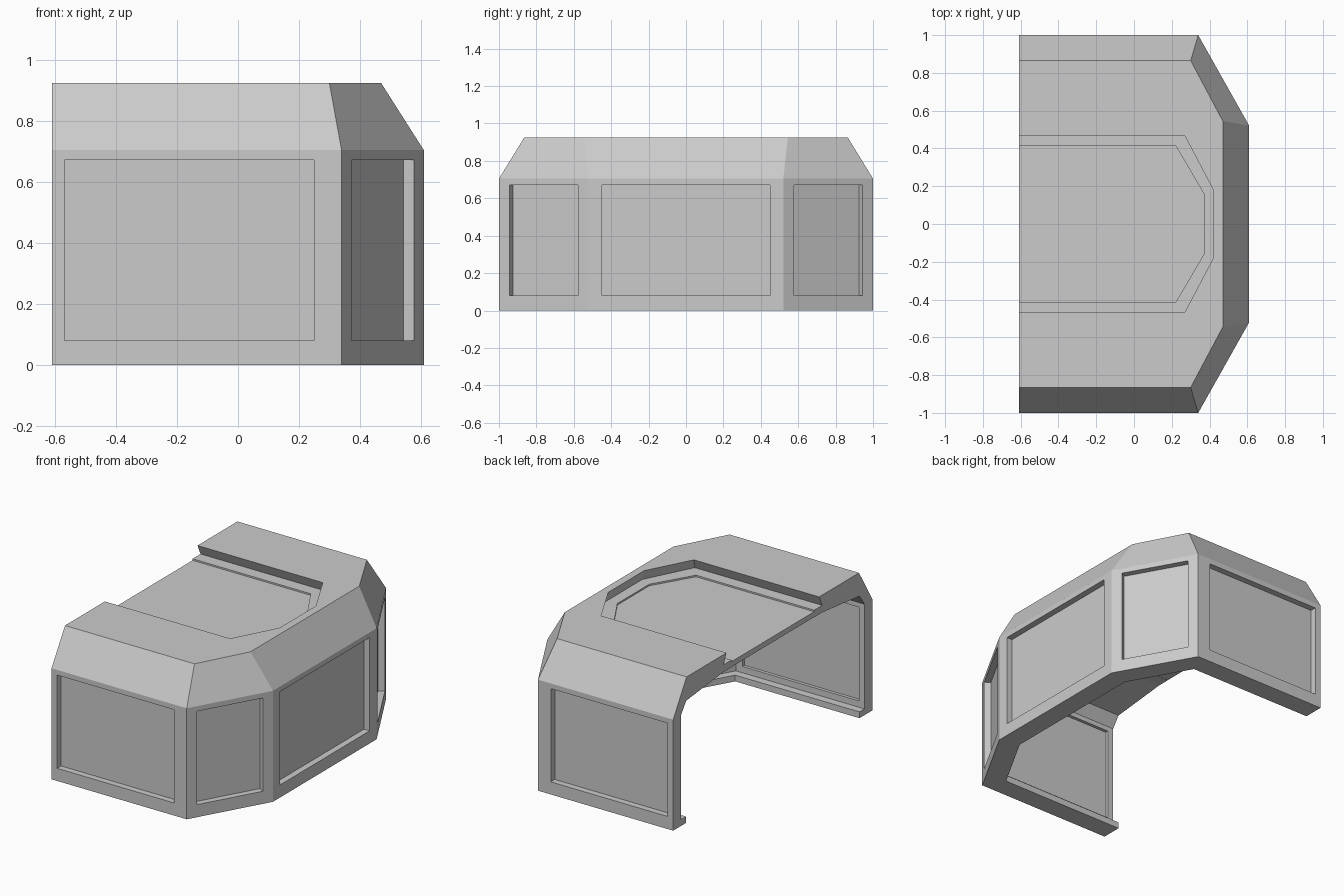
import bpy
import bmesh
from mathutils import Vector

cube = bpy.data.objects.get("Cube")
if cube:
    bpy.data.objects.remove(cube)

END_X = -0.61

grey = bpy.data.materials.new("plain grey")
grey.use_nodes = True
colour = (0.6, 0.6, 0.6, 1)
grey.diffuse_color = colour
grey.node_tree.nodes["Principled BSDF"].inputs["Base Color"].default_value = colour


def ring(xa, ya, xb, yb, z):
    """Half-octagon path, mirrored front to back."""
    half = [(END_X, ya), (xa, ya), (xb, yb)]
    return [Vector((x, -y, z)) for x, y in half] + [Vector((x, y, z)) for x, y in reversed(half)]


def add_face(bm, points):
    bm.faces.new([bm.verts.new(p) for p in points])


def add_window(bm, corners, sides, base, top, depth, outward):
    """Wall quad with a sunken rectangular panel."""
    a, b, c, d = corners
    along, up = (b - a).normalized(), (d - a).normalized()
    width, height = (b - a).length, (d - a).length
    left, right = sides
    inner = [a + along * u + up * v for u, v in
             [(left, base), (width - right, base),
              (width - right, height - top), (left, height - top)]]
    push = along.cross(up) * (-depth * outward)
    sunk = [p + push for p in inner]
    for outer, edge in ((corners, inner), (inner, sunk)):
        for i in range(4):
            j = (i + 1) % 4
            add_face(bm, (outer[i], outer[j], edge[j], edge[i]))
    add_face(bm, sunk)


def finish(bm, name):
    bmesh.ops.remove_doubles(bm, verts=bm.verts, dist=0.0001)
    bmesh.ops.recalc_face_normals(bm, faces=bm.faces)
    mesh = bpy.data.meshes.new(name)
    bm.to_mesh(mesh)
    bm.free()
    mesh.materials.append(grey)
    obj = bpy.data.objects.new(name, mesh)
    bpy.context.collection.objects.link(obj)


# Corner positions of the walls, roof and recess
wall = (0.34, 1, 0.61, 0.52)
inner_wall = (0.293, 0.92, 0.53, 0.5)
lip = (0.264, 0.87, 0.48, 0.486)
recess = (0.285, 0.495, 0.44, 0.19)
panel = (0.22, 0.415, 0.37, 0.16)

# Shell cross-section: outer wall, roof, recess, underside, inner wall, floor lip
section = [
    ring(*wall, 0), ring(*wall, 0.705),
    ring(0.3, 0.865, 0.47, 0.545, 0.925),
    ring(0.27, 0.465, 0.42, 0.18, 0.925),
    ring(*recess, 0.86), ring(*panel, 0.86),
    ring(*panel, 0.815), ring(*recess, 0.815),
    ring(*lip, 0.775), ring(*inner_wall, 0.705),
    ring(*inner_wall, 0.04), ring(*lip, 0.04), ring(*lip, 0),
]
OUTER, INNER = 0, 9
outer_sides = [(0.04, 0.09), (0.065, 0.065), (0.07, 0.07), (0.065, 0.065), (0.09, 0.04)]
inner_sides = [(0.04, 0.045)] + [(0.045, 0.045)] * 3 + [(0.045, 0.04)]

bm = bmesh.new()
for i, low in enumerate(section):
    high = section[(i + 1) % len(section)]
    for j in range(len(low) - 1):
        quad = (low[j], low[j + 1], high[j + 1], high[j])
        if i == OUTER:
            add_window(bm, quad, outer_sides[j], 0.08, 0.033, 0.04, 1)
        elif i == INNER:
            quad = (high[j], high[j + 1], low[j + 1], low[j])
            add_window(bm, quad, inner_sides[j], 0.04, 0.03, 0.02, -1)
        else:
            add_face(bm, quad)
# Cut ends at the open side
for end in (0, -1):
    add_face(bm, [r[end] for r in section])
finish(bm, "bay_shell")

# Thin panel filling the roof recess
bm = bmesh.new()
under, over = ring(*panel, 0.816), ring(*panel, 0.85)
add_face(bm, under)
add_face(bm, over)
for j in range(len(under)):
    k = (j + 1) % len(under)
    add_face(bm, (under[j], under[k], over[k], over[j]))
finish(bm, "roof_panel")
